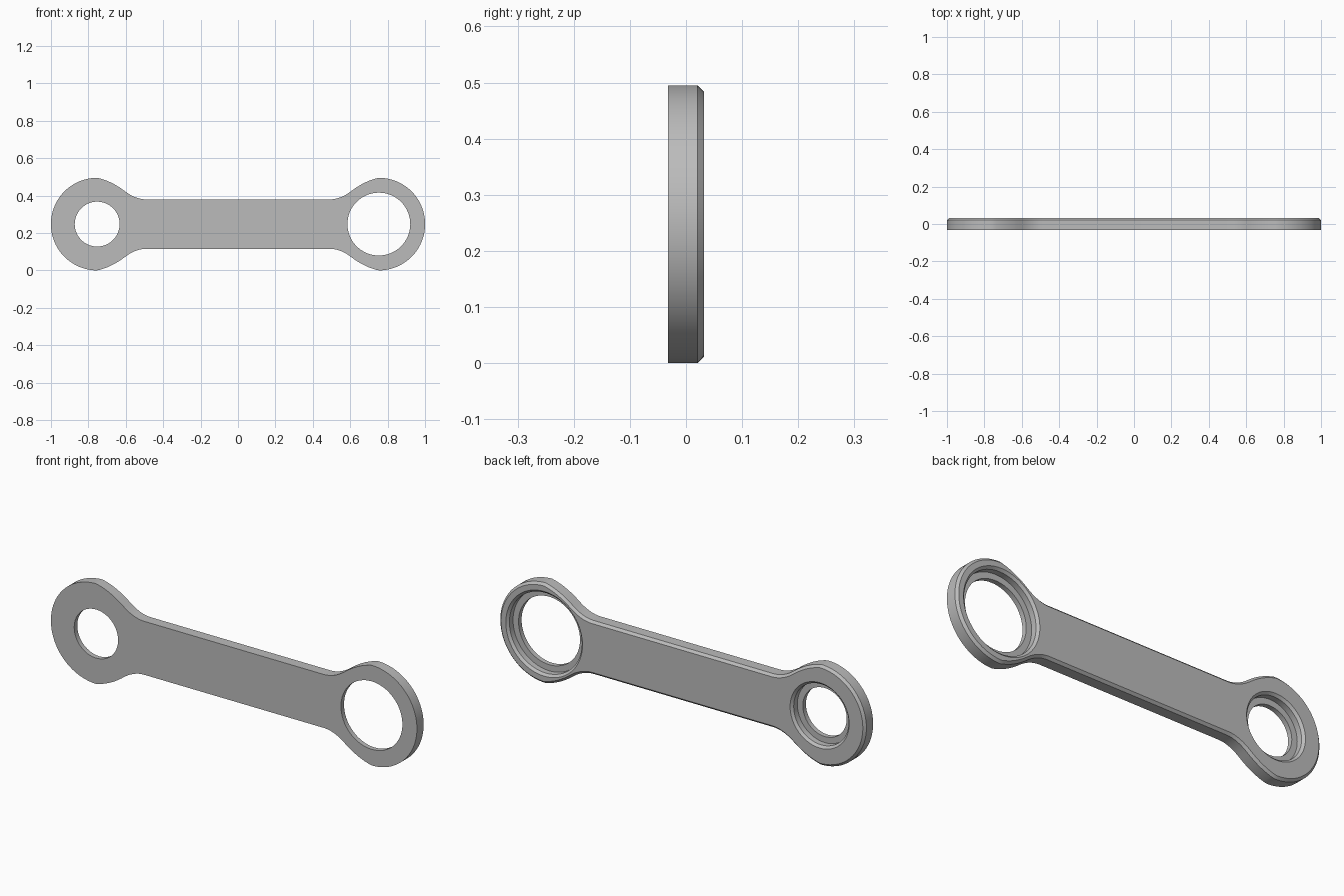
import bpy, bmesh, math
from mathutils import Vector

cube = bpy.data.objects.get("Cube")
if cube:
    bpy.data.objects.remove(cube, do_unlink=True)

FRONT, BACK, CHAMFER = -0.032, 0.032, 0.0115
SHOULDER = BACK - CHAMFER
FLOOR = -0.008            # depth of the bearing seats
END_X, END_R, MID_Z = 0.753, 0.2475, 0.2475

steel = bpy.data.materials.new("steel_grey")
steel.use_nodes = True
grey = (0.5, 0.5, 0.5, 1)
steel.diffuse_color = grey
steel.node_tree.nodes["Principled BSDF"].inputs["Base Color"].default_value = grey


def bend(a, b, c, steps):
    """Quadratic curve from a to c, without its last point."""
    a, b, c = Vector(a), Vector(b), Vector(c)
    return [a * (1 - t) ** 2 + b * 2 * t * (1 - t) + c * t * t
            for t in (i / steps for i in range(steps))]


def circle(x, r, count=64):
    return [Vector((x + r * math.cos(i * math.tau / count),
                    r * math.sin(i * math.tau / count))) for i in range(count)]


def inset(points, d):
    """Move a counter-clockwise outline inward."""
    out = []
    for i, p in enumerate(points):
        t = (points[(i + 1) % len(points)] - p).normalized() + (p - points[i - 1]).normalized()
        t.normalize()
        out.append(p + Vector((-t.y, t.x)) * d)
    return out


# One quarter of the outline: shank, fillet, neck, round eye
quarter = bend((0.49, 0.132), (0.55, 0.132), (0.61, 0.18), 8)
quarter += bend((0.61, 0.18), (0.68, 0.232), (END_X, END_R), 8)
quarter += [Vector((END_X + END_R * math.cos(a), END_R * math.sin(a)))
            for a in (math.pi / 2 * (1 - i / 20) for i in range(21))]
upper = quarter[::-1] + [Vector((-p.x, p.y)) for p in quarter]
lower = [Vector((-p.x, -p.y)) for p in upper]
outline = upper[:-1] + lower[:-1]

bm = bmesh.new()


def ring(points, y):
    verts = [bm.verts.new((p.x, y, p.y + MID_Z)) for p in points]
    edges = [bm.edges.new((v, verts[i - 1])) for i, v in enumerate(verts)]
    return verts, edges


def wall(loops):
    """Join neighbouring rings with quads."""
    for (a, _), (b, _) in zip(loops, loops[1:]):
        for i in range(len(a)):
            bm.faces.new((a[i - 1], a[i], b[i], b[i - 1]))


# Outer rim with its chamfer on the back
rim = [ring(outline, FRONT), ring(outline, SHOULDER), ring(inset(outline, CHAMFER), BACK)]
wall(rim)
front_edges, back_edges = list(rim[0][1]), list(rim[-1][1])

# Stepped through holes with chamfered seats
for x, r in ((-END_X, 0.12), (END_X, 0.168)):
    seat = r + 0.030
    bore = [ring(circle(x, r), FRONT), ring(circle(x, r), FLOOR),
            ring(circle(x, seat), FLOOR), ring(circle(x, seat), SHOULDER),
            ring(circle(x, seat + CHAMFER), BACK)]
    wall(bore)
    front_edges += bore[0][1]
    back_edges += bore[-1][1]

# Flat front and back faces
for edges in (front_edges, back_edges):
    bmesh.ops.triangle_fill(bm, use_beauty=True, use_dissolve=False, edges=edges)
bmesh.ops.recalc_face_normals(bm, faces=bm.faces[:])

mesh = bpy.data.meshes.new("link_arm")
bm.to_mesh(mesh)
bm.free()
mesh.materials.append(steel)
arm = bpy.data.objects.new("link_arm", mesh)
bpy.context.scene.collection.objects.link(arm)

bpy.ops.object.select_all(action='DESELECT')
arm.select_set(True)
bpy.context.view_layer.objects.active = arm
bpy.ops.object.shade_smooth_by_angle(angle=math.radians(30))
